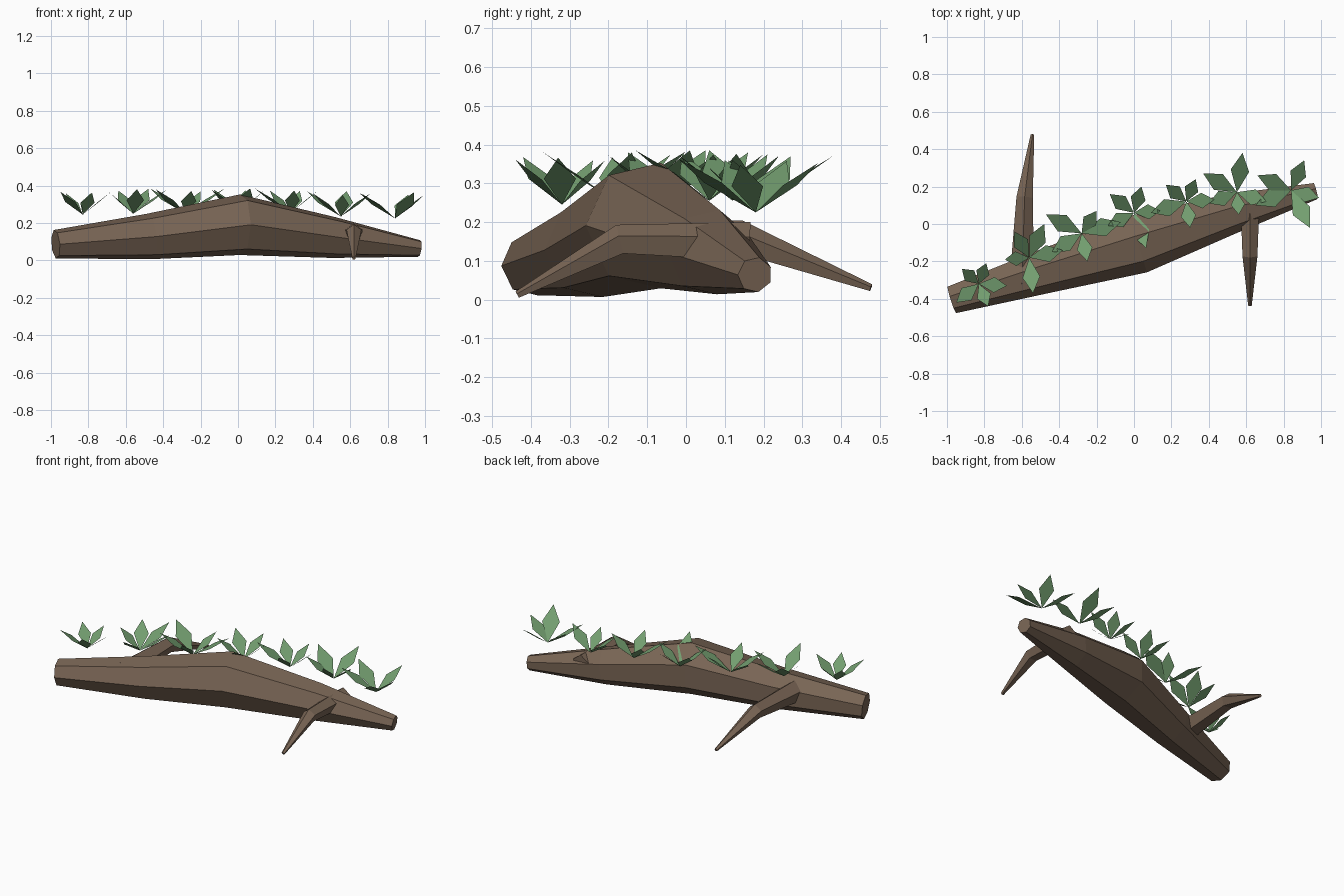
import bpy
from math import cos, sin, pi, radians
from mathutils import Vector

if "Cube" in bpy.data.objects:
    bpy.data.objects.remove(bpy.data.objects["Cube"])


def material(name, rgb):
    m = bpy.data.materials.new(name)
    m.diffuse_color = (*rgb, 1)
    m.use_nodes = True
    m.node_tree.nodes["Principled BSDF"].inputs["Base Color"].default_value = m.diffuse_color
    return m


BARK = material("bark", (0.19, 0.13, 0.09))
LEAF = material("leaf_green", (0.17, 0.34, 0.16))


def make(name, verts, faces, mat):
    me = bpy.data.meshes.new(name)
    me.from_pydata(verts, [], faces)
    me.materials.append(mat)
    ob = bpy.data.objects.new(name, me)
    bpy.context.collection.objects.link(ob)
    return ob


def tapered_tube(name, path, sides, start_angle):
    """Faceted tube through (x, y, z, radius) stations, capped at both ends."""
    pts = [Vector(p[:3]) for p in path]
    verts, faces = [], []
    n, last = sides, len(pts) - 1
    for i, p in enumerate(pts):
        d1 = (pts[min(i + 1, last)] - pts[max(i, 1) - 1 if i == last else i]).normalized()
        d0 = (p - pts[i - 1]).normalized() if i else d1
        t = (d0 + d1).normalized()
        side = Vector((0, 0, 1)).cross(t).normalized()
        up = t.cross(side)
        for k in range(n):
            a = start_angle + 2 * pi * k / n
            verts.append(p + path[i][3] * (side * cos(a) + up * sin(a)))
    for i in range(last):
        for k in range(n):
            a, b = i * n + k, i * n + (k + 1) % n
            faces.append((a, a + n, b + n, b))
    faces = [f[::-1] for f in faces]
    faces.append(tuple(range(n)))
    faces.append(tuple(range(last * n, last * n + n))[::-1])
    ob = make(name, verts, faces, BARK)
    import bmesh
    bm = bmesh.new()
    bm.from_mesh(ob.data)
    bmesh.ops.recalc_face_normals(bm, faces=bm.faces)
    bm.to_mesh(ob.data)
    bm.free()


# Fallen trunk, thickest in the middle
tapered_tube("trunk", [(-0.975, -0.402, 0.087, 0.078), (-0.47, -0.245, 0.128, 0.125),
                       (0.02, -0.10, 0.191, 0.166), (0.52, 0.06, 0.122, 0.112),
                       (0.97, 0.178, 0.064, 0.046)], 7, pi)

# Two bent branch stubs
tapered_tube("front_branch", [(0.62, 0.165, 0.145, 0.055), (0.62, -0.17, 0.152, 0.042),
                              (0.62, -0.435, 0.012, 0.01)], 5, pi / 2)
tapered_tube("back_branch", [(-0.60, -0.32, 0.145, 0.07), (-0.585, 0.14, 0.158, 0.046),
                             (-0.543, 0.477, 0.03, 0.01)], 5, pi / 2)

# Leaf tufts: base point, then the tip position (x, y) of each of five leaves
TUFTS = [
    ((-0.83, -0.32, 0.245), [(-.78, -.44), (-.68, -.33), (-.79, -.21), (-.92, -.24), (-.95, -.42)]),
    ((-0.56, -0.18, 0.25), [(-.54, -.37), (-.38, -.14), (-.48, 0.0), (-.64, -.04), (-.69, -.19)]),
    ((-0.28, -0.05, 0.25), [(-.25, -.20), (-.07, .01), (-.20, .07), (-.47, .05), (-.44, -.15)]),
    ((0.00, 0.06, 0.255), [(.065, -.13), (.14, .07), (.04, .20), (-.13, .16), (-.14, -.01)]),
    ((0.28, 0.12, 0.255), [(.30, -.02), (.43, .13), (.33, .24), (.17, .21), (.09, .06)]),
    ((0.55, 0.17, 0.235), [(.56, .05), (.71, .12), (.58, .38), (.37, .27), (.40, .11)]),
    ((0.84, 0.18, 0.225), [(.94, -.02), (.99, .14), (.91, .34), (.66, .26), (.65, .10)]),
]
for i, (base, tips) in enumerate(TUFTS):
    b = Vector(base)
    verts, faces = [], []
    for x, y in tips:
        flat = Vector((x - b.x, y - b.y, 0))
        tip = Vector((x, y, b.z + 0.085 + 0.24 * flat.length))
        tip.z = min(tip.z, 0.385)
        perp = Vector((-flat.y, flat.x, 0)).normalized() * (0.022 + 0.13 * flat.length)
        mid = b.lerp(tip, 0.55)
        k = len(verts)
        verts += [b, mid - perp, tip, mid + perp]
        faces.append((k, k + 1, k + 2, k + 3))
    make(f"leaf_tuft_{i + 1}", verts, faces, LEAF)
